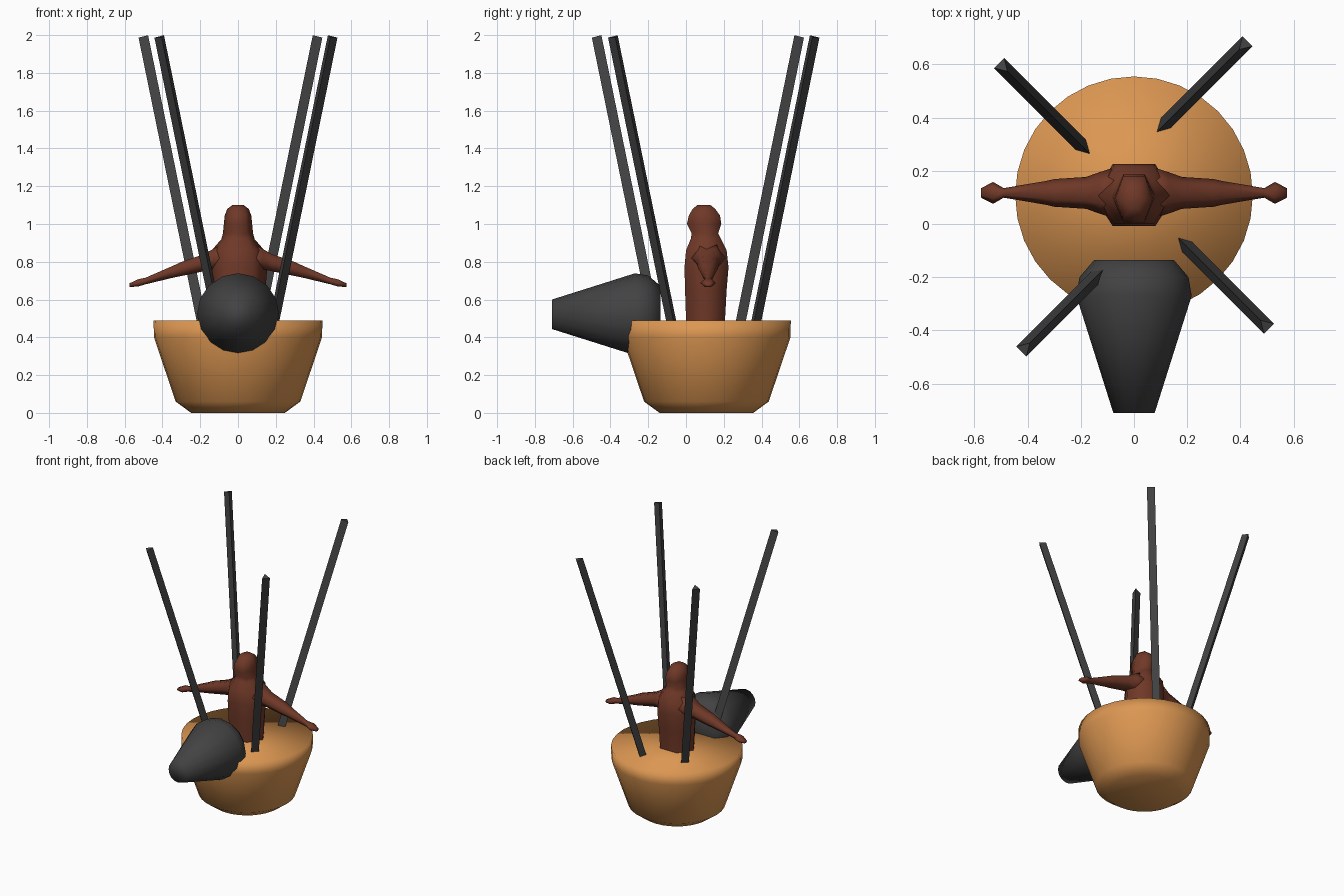
import bpy, bmesh, math
from mathutils import Vector, Matrix

if "Cube" in bpy.data.objects:
    bpy.data.objects.remove(bpy.data.objects["Cube"])


def material(name, rgb):
    m = bpy.data.materials.new(name)
    m.diffuse_color = (*rgb, 1)
    m.use_nodes = True
    m.node_tree.nodes["Principled BSDF"].inputs["Base Color"].default_value = m.diffuse_color
    return m


TAN = material("tan_wood", (0.72, 0.31, 0.085))
GREY = material("dark_grey", (0.055, 0.055, 0.055))
BROWN = material("red_brown", (0.16, 0.04, 0.021))
CY = 0.108  # centre of the basket in y


def loft(name, rings, mat, smooth=True):
    """Join rings of points into a closed, capped skin."""
    bm = bmesh.new()
    loops = [[bm.verts.new(p) for p in ring] for ring in rings]
    n = len(loops[0])
    for a, b in zip(loops, loops[1:]):
        for i in range(n):
            bm.faces.new((a[i], a[(i + 1) % n], b[(i + 1) % n], b[i]))
    bm.faces.new(loops[0][::-1])
    bm.faces.new(loops[-1])
    bmesh.ops.recalc_face_normals(bm, faces=bm.faces)
    for f in bm.faces:
        f.smooth = smooth
    me = bpy.data.meshes.new(name)
    bm.to_mesh(me)
    bm.free()
    me.materials.append(mat)
    ob = bpy.data.objects.new(name, me)
    bpy.context.collection.objects.link(ob)
    return ob


def circle(n, r, place):
    return [place(r * math.cos(math.tau * i / n), r * math.sin(math.tau * i / n))
            for i in range(n)]


# basket with closed top
loft("basket", [circle(32, r, lambda u, v, z=z: (u, CY + v, z))
                for r, z in [(0.248, 0), (0.33, 0.06), (0.445, 0.40), (0.447, 0.49)]], TAN)

# tapered barrel pointing forward
loft("barrel", [circle(16, r, lambda u, v, y=y: (v, y, 0.522 + u))
                for r, y in [(0.078, -0.71), (0.217, -0.27), (0.205, -0.20), (0.15, -0.135)]], GREY)

# figure: torso, neck and head as stacked six-sided rings
# z, half width, half width of the front/back flat, y front, y back
body = [(0.35, 0.135, 0.07, 0.005, 0.205), (0.50, 0.135, 0.07, 0.0, 0.207),
        (0.65, 0.145, 0.075, -0.005, 0.215), (0.77, 0.155, 0.08, -0.008, 0.225),
        (0.86, 0.14, 0.075, 0.0, 0.215), (0.92, 0.088, 0.05, 0.025, 0.185),
        (0.95, 0.08, 0.045, 0.03, 0.17), (1.0, 0.075, 0.04, 0.005, 0.187),
        (1.045, 0.07, 0.04, 0.015, 0.18), (1.08, 0.057, 0.03, 0.035, 0.155),
        (1.10, 0.03, 0.016, 0.06, 0.13)]
loft("torso_and_head", [[(-w, (f + b) / 2, z), (-q, f, z), (q, f, z),
                         (w, (f + b) / 2, z), (q, b, z), (-q, b, z)]
                        for z, w, q, f, b in body], BROWN)

# arms: x, z, half depth, half height
arm = [(0.06, 0.825, 0.10, 0.09), (0.13, 0.815, 0.078, 0.062), (0.18, 0.795, 0.06, 0.052),
       (0.30, 0.762, 0.052, 0.043), (0.33, 0.752, 0.045, 0.038), (0.49, 0.698, 0.018, 0.02),
       (0.53, 0.688, 0.041, 0.022), (0.575, 0.676, 0.018, 0.011)]
for side, label in ((-1, "left"), (1, "right")):
    loft(label + "_arm", [circle(6, 1, lambda u, v: (side * x, 0.117 + d * u, z + h * v))
                          for x, z, d, h in arm], BROWN)

# four leaning three-sided poles, ridge facing inward
SLOPE = 0.205
for label, x, y in (("front_right", 0.497, -0.383), ("back_left", -0.497, 0.595),
                    ("front_left", -0.413, -0.469), ("back_right", 0.417, 0.677)):
    sx, sy = math.copysign(1, x), math.copysign(1, y - CY)
    top = Vector((x, y, 1.991))
    axis = Vector((sx * SLOPE, sy * SLOPE, 1)).normalized()
    side = Vector((-sy, sx, 0)).normalized()
    inward = axis.cross(side)
    if inward.x * sx > 0:
        inward.negate()
    rings = [circle(3, 0.031, lambda u, v: c + inward * u + side * v)
             for c in (top - axis * 1.70, top)]
    loft(label + "_pole", rings, GREY, smooth=False)
